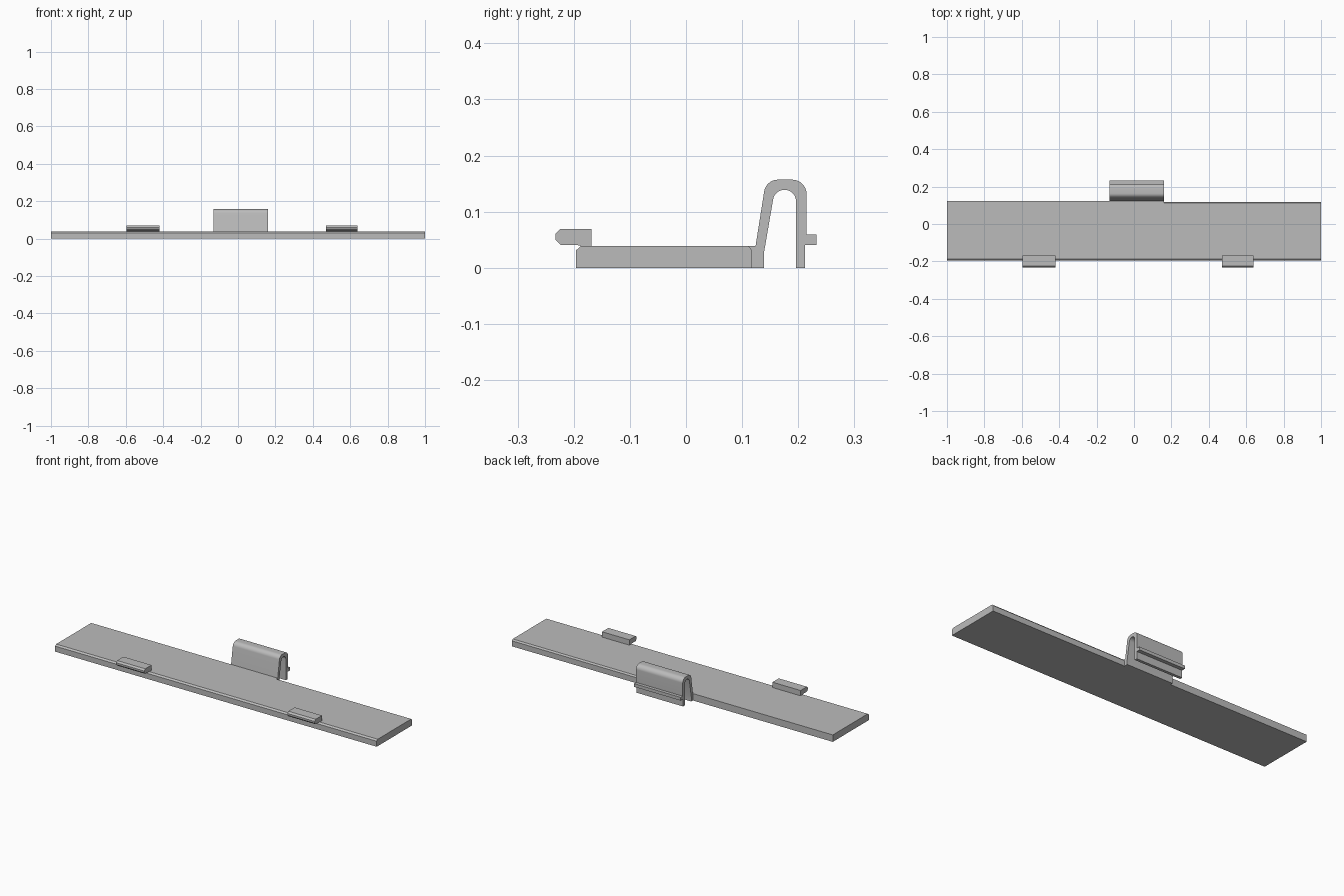
import bpy
import bmesh
from math import cos, sin, radians

cube = bpy.data.objects.get("Cube")
if cube:
    bpy.data.objects.remove(cube, do_unlink=True)

grey = bpy.data.materials.new("light_grey_plastic")
grey.use_nodes = True
colour = (0.5, 0.5, 0.5, 1)
grey.diffuse_color = colour
grey.node_tree.nodes["Principled BSDF"].inputs["Base Color"].default_value = colour


def extrude_profile(name, profile, x0, x1):
    """Sweep a (y, z) outline along x into a closed solid."""
    bm = bmesh.new()
    face = bm.faces.new([bm.verts.new((x0, y, z)) for y, z in profile])
    swept = bmesh.ops.extrude_face_region(bm, geom=[face])["geom"]
    verts = [g for g in swept if isinstance(g, bmesh.types.BMVert)]
    bmesh.ops.translate(bm, verts=verts, vec=(x1 - x0, 0, 0))
    bmesh.ops.recalc_face_normals(bm, faces=bm.faces)
    mesh = bpy.data.meshes.new(name)
    bm.to_mesh(mesh)
    bm.free()
    mesh.materials.append(grey)
    obj = bpy.data.objects.new(name, mesh)
    bpy.context.collection.objects.link(obj)
    return obj


def arc(cy, cz, radius, start, end, steps=10):
    angles = [radians(start + (end - start) * i / steps) for i in range(steps + 1)]
    return [(cy + radius * cos(a), cz + radius * sin(a)) for a in angles]


top = 0.039
clip_left, clip_right = 0.16, -0.13

# Cover plate: square back edge on the right, bevelled back edge on the left
front_edge = [(-0.187, top), (-0.196, 0.031), (-0.196, 0)]
extrude_profile("plate_right", front_edge + [(0.124, 0), (0.124, top)], -1, clip_left)
extrude_profile("plate_left", front_edge + [(0.118, 0), (0.118, 0.031), (0.111, top)],
                clip_left, 1)

# Spring clip: sloped leg, rounded arch, straight leg with a catch
outline = [(0.118, 0), (0.118, top), (0.124, top)]
outline += arc(0.164, 0.132, 0.025, 172, 90)
outline += arc(0.189, 0.131, 0.026, 90, 0)
outline += [(0.215, 0.059), (0.233, 0.059), (0.233, 0.041), (0.212, 0.041),
            (0.212, 0), (0.196, 0)]
outline += arc(0.1755, 0.1185, 0.0205, 0, 172, 16)
outline += [(0.139, 0.027), (0.139, 0)]
clip = extrude_profile("spring_clip", outline, clip_right, clip_left)

# Front hooks with bevelled noses
hook = [(-0.168, top), (-0.168, 0.069), (-0.224, 0.069), (-0.233, 0.06),
        (-0.233, 0.05), (-0.224, 0.041), (-0.196, 0.041), (-0.187, top)]
for side, x0, x1 in (("right", -0.595, -0.42), ("left", 0.47, 0.64)):
    extrude_profile("front_hook_" + side, hook, x0, x1)

# Smooth the clip's arch while keeping its edges crisp
bpy.ops.object.select_all(action="DESELECT")
clip.select_set(True)
bpy.context.view_layer.objects.active = clip
bpy.ops.object.shade_smooth_by_angle(angle=radians(25))
